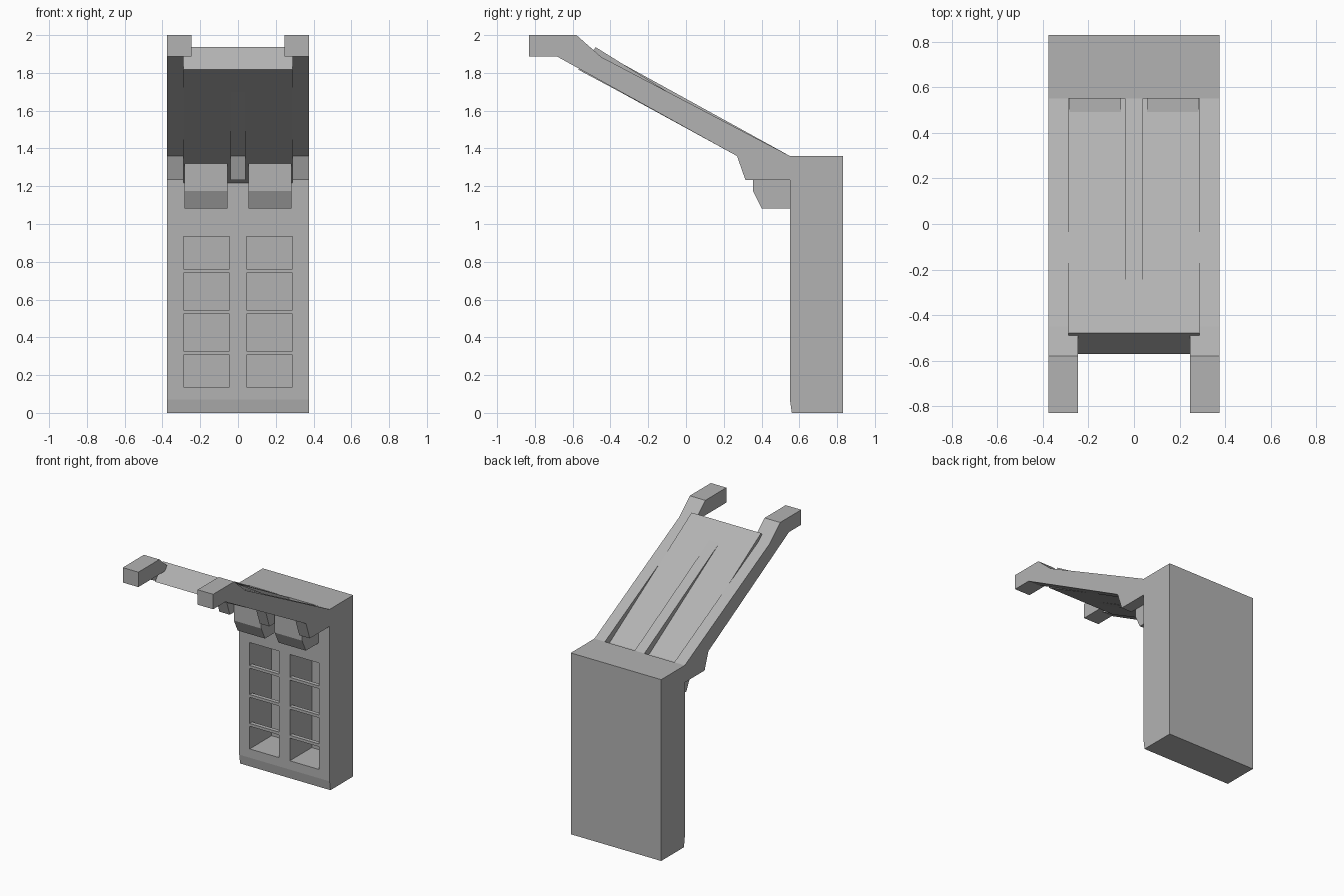
import bpy, bmesh

if "Cube" in bpy.data.objects:
    bpy.data.objects.remove(bpy.data.objects["Cube"])

grey = bpy.data.materials.new("dark_grey")
grey.diffuse_color = (0.45, 0.45, 0.45, 1)
grey.use_nodes = True
grey.node_tree.nodes["Principled BSDF"].inputs["Base Color"].default_value = grey.diffuse_color


def extrude_profile(name, pts, x0, x1):
    """Extrude a (y, z) outline between two x positions."""
    bm = bmesh.new()
    a = [bm.verts.new((x0, y, z)) for y, z in pts]
    b = [bm.verts.new((x1, y, z)) for y, z in pts]
    bm.faces.new(a)
    bm.faces.new(b[::-1])
    n = len(pts)
    for i in range(n):
        j = (i + 1) % n
        bm.faces.new((a[i], b[i], b[j], a[j]))
    bmesh.ops.recalc_face_normals(bm, faces=bm.faces)
    me = bpy.data.meshes.new(name)
    bm.to_mesh(me)
    bm.free()
    me.materials.append(grey)
    ob = bpy.data.objects.new(name, me)
    bpy.context.collection.objects.link(ob)
    return ob


def box(name, x0, x1, y0, y1, z0, z1):
    return extrude_profile(name, [(y0, z0), (y1, z0), (y1, z1), (y0, z1)], x0, x1)


# Upright housing with a slightly bevelled front foot
housing = extrude_profile("housing", [(0.56, 0), (0.83, 0), (0.83, 1.36),
                                      (0.55, 1.36), (0.55, 0.07)], -0.375, 0.375)

# Outlines shared by left and right parts
rail = [(-0.83, 2.0), (-0.58, 2.0), (-0.45, 1.885), (0.55, 1.36), (0.55, 1.232),
        (0.315, 1.232), (0.27, 1.36), (-0.685, 1.888), (-0.83, 1.888)]
horn = [(-0.83, 1.888), (-0.83, 2.0), (-0.58, 2.0), (-0.453, 1.888)]
foot = [(0.355, 1.333), (0.55, 1.333), (0.55, 1.083), (0.40, 1.083), (0.355, 1.175)]

for s, side in ((-1, "left"), (1, "right")):
    # Tall hollow in the housing
    cutter = box("hollow_cutter_" + side, s * 0.045, s * 0.288, 0.5, 0.81, 0.136, 0.934)
    cutter.hide_render = True
    cutter.hide_viewport = True
    mod = housing.modifiers.new("hollow_" + side, 'BOOLEAN')
    mod.operation = 'DIFFERENCE'
    mod.solver = 'EXACT'
    mod.object = cutter

    # Thin bars across the hollow
    for i, z in enumerate((0.306, 0.523, 0.741)):
        box(f"bar_{side}_{i}", s * 0.045, s * 0.288, 0.55, 0.58, z, z + 0.021)

    # Side rail, wider end horn, and hanging foot
    extrude_profile("side_rail_" + side, rail, s * 0.288, s * 0.375)
    extrude_profile("end_horn_" + side, horn, s * 0.246, s * 0.288)
    extrude_profile("hanging_foot_" + side, foot, s * 0.056, s * 0.283)

# Centre rail sinking into the sloped panel
extrude_profile("centre_rail", [(-0.44, 1.905), (0.55, 1.36), (0.55, 1.232),
                                (0.315, 1.232), (0.27, 1.36), (-0.40, 1.7265)], -0.04, 0.04)

# Tapered sloped panel
extrude_profile("sloped_panel", [(-0.57, 1.817), (-0.478, 1.936), (0.55, 1.297),
                                 (0.55, 1.217)], -0.288, 0.288)
